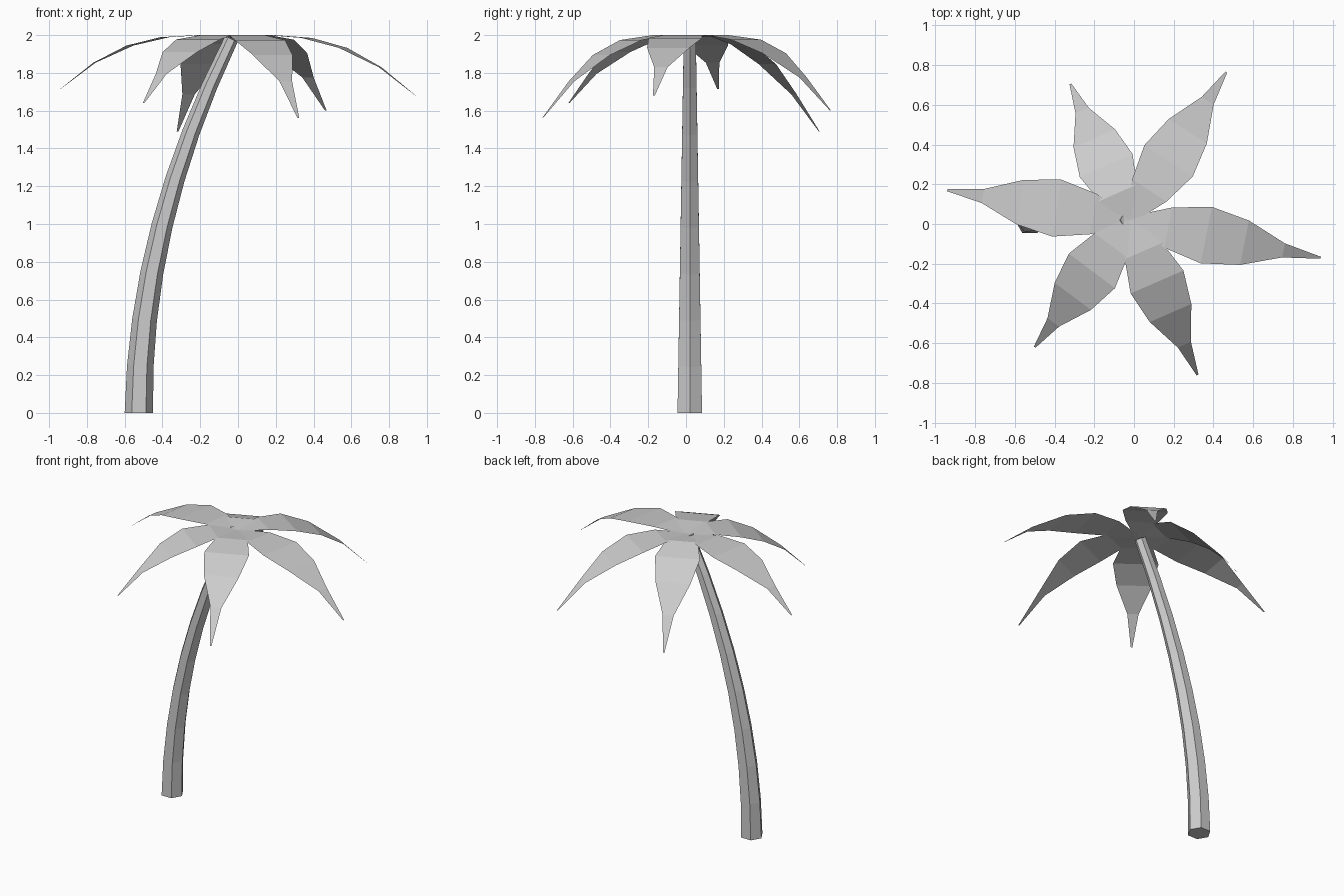
import bpy
import bmesh
from math import cos, sin, pi
from mathutils import Vector

if "Cube" in bpy.data.objects:
    bpy.data.objects.remove(bpy.data.objects["Cube"], do_unlink=True)

grey = bpy.data.materials.new("light_grey")
grey.use_nodes = True
COLOUR = (0.6, 0.6, 0.6, 1)
grey.diffuse_color = COLOUR
grey.node_tree.nodes["Principled BSDF"].inputs["Base Color"].default_value = COLOUR


def finish(name, bm):
    mesh = bpy.data.meshes.new(name)
    bm.to_mesh(mesh)
    bm.free()
    mesh.materials.append(grey)
    obj = bpy.data.objects.new(name, mesh)
    bpy.context.collection.objects.link(obj)


# Trunk: tapering hexagonal tube that leans ever more towards the crown
def build_trunk(sides=6, segments=8, height=1.98):
    bm = bmesh.new()
    rings = []
    for i in range(segments + 1):
        t = i / segments
        z = height * t
        centre = Vector((-0.525 + 0.125 * z * z, 0.02, z))
        tangent = Vector((0.25 * z, 0, 1)).normalized()
        across = Vector((tangent.z, 0, -tangent.x))
        radius = 0.075 - 0.038 * t
        ring = []
        for k in range(sides):
            a = 2 * pi * k / sides
            offset = across * cos(a) + Vector((0, sin(a), 0))
            ring.append(bm.verts.new(centre + offset * radius))
        rings.append(ring)
    for low, high in zip(rings, rings[1:]):
        for k in range(sides):
            n = (k + 1) % sides
            bm.faces.new((low[k], low[n], high[n], high[k]))
    bm.faces.new(rings[0][::-1])
    bm.faces.new(rings[-1])
    finish("trunk", bm)


# Leaf stations from crown to tip: reach, half width, share of the droop
STATIONS = [(0, 0.02, 0), (0.2, 0.103, 0), (0.4, 0.145, 0.06),
            (0.6, 0.114, 0.24), (0.805, 0.036, 0.56), (1, 0.005, 1)]
CROWN = Vector((-0.02, 0.02, 2))


# Leaf: folded flat sheet drooping to its tip; stiffness delays the droop
def build_leaf(name, tip, stiffness):
    bm = bmesh.new()
    span = Vector(tip) - CROWN
    side = Vector((-span.y, span.x, 0)).normalized()
    rows = []
    for reach, half, droop in STATIONS:
        point = CROWN + Vector((span.x * reach, span.y * reach,
                                span.z * droop ** stiffness))
        if reach == 0:
            point.z -= 0.015
        rows.append([bm.verts.new(point + side * half * s) for s in (-1, 1)])
    for a, b in zip(rows, rows[1:]):
        bm.faces.new((a[0], b[0], b[1], a[1]))
    finish(name, bm)


build_trunk()
for name, tip, stiffness in [
    ("left_leaf", (0.94, -0.17, 1.68), 1.09),
    ("back_left_leaf", (0.465, 0.765, 1.60), 1),
    ("back_right_leaf", (-0.32, 0.705, 1.49), 0.84),
    ("right_leaf", (-0.94, 0.17, 1.715), 1.15),
    ("front_right_leaf", (-0.5, -0.62, 1.64), 0.97),
    ("front_left_leaf", (0.32, -0.76, 1.56), 1),
]:
    build_leaf(name, tip, stiffness)
